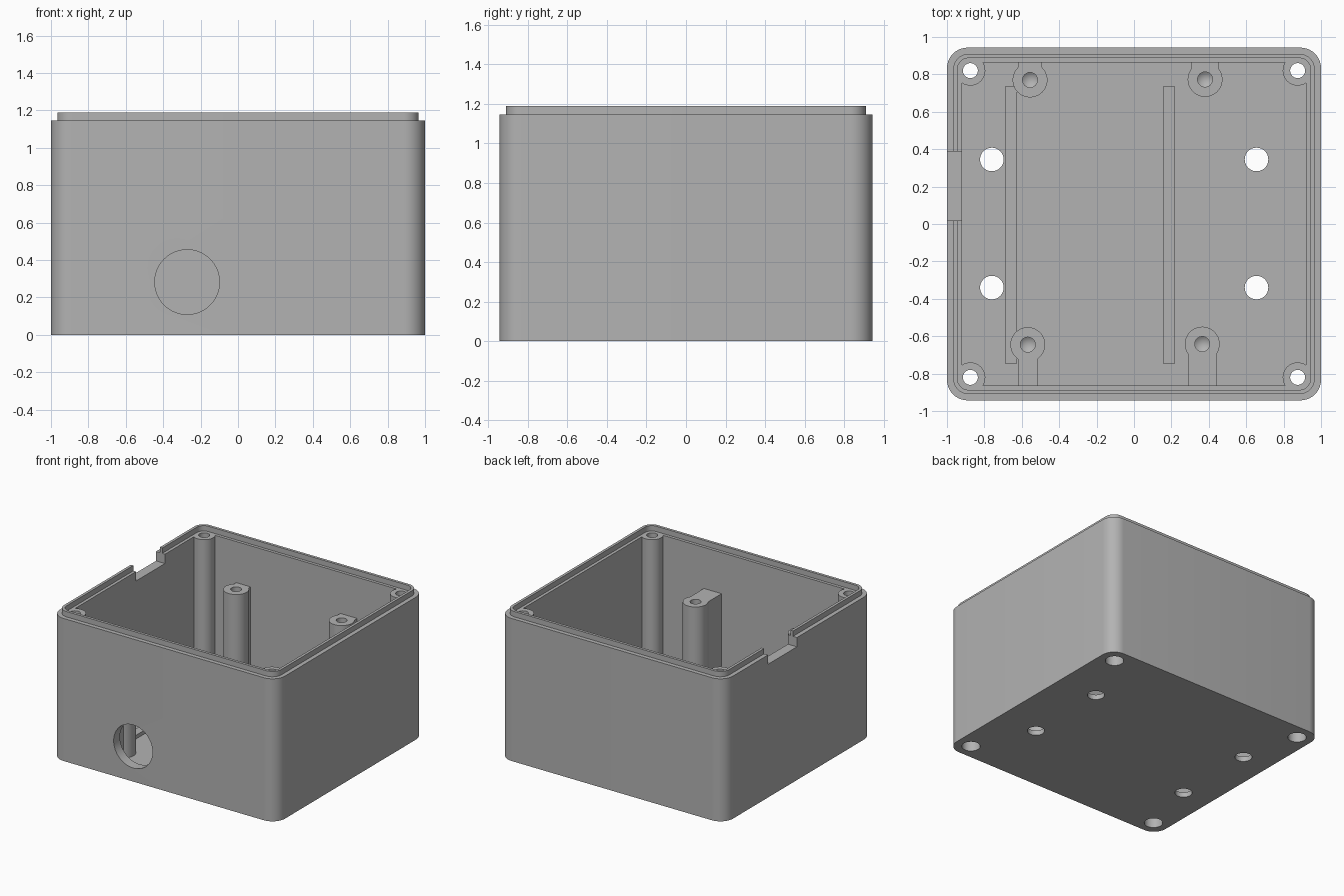
import bpy, bmesh, math
from mathutils import Vector

cube = bpy.data.objects.get("Cube")
if cube:
    bpy.data.objects.remove(cube, do_unlink=True)

RIM, LIP, FLOOR, POST_TOP = 1.145, 1.188, 0.04, 0.815
OVER = 0.1  # cutter overshoot

grey = bpy.data.materials.new("plain grey plastic")
grey.use_nodes = True
grey.diffuse_color = (0.45, 0.45, 0.45, 1)
grey.node_tree.nodes["Principled BSDF"].inputs["Base Color"].default_value = grey.diffuse_color


def prism(name, outline, z0, z1):
    """Extrude a closed outline from z0 to z1."""
    bm = bmesh.new()
    face = bm.faces.new([bm.verts.new((x, y, z0)) for x, y in outline])
    top = bmesh.ops.extrude_face_region(bm, geom=[face])["geom"]
    verts = [v for v in top if isinstance(v, bmesh.types.BMVert)]
    bmesh.ops.translate(bm, verts=verts, vec=(0, 0, z1 - z0))
    bmesh.ops.recalc_face_normals(bm, faces=bm.faces)
    mesh = bpy.data.meshes.new(name)
    bm.to_mesh(mesh)
    bm.free()
    mesh.materials.append(grey)
    obj = bpy.data.objects.new(name, mesh)
    bpy.context.collection.objects.link(obj)
    return obj


def rounded(hx, hy, r, steps=10):
    """Outline of a rectangle with rounded corners."""
    points = []
    for quarter, (sx, sy) in enumerate([(1, 1), (-1, 1), (-1, -1), (1, -1)]):
        for i in range(steps + 1):
            a = math.pi / 2 * (quarter + i / steps)
            points.append((sx * (hx - r) + r * math.cos(a), sy * (hy - r) + r * math.sin(a)))
    return points


def circle(x, y, r, n=48):
    return [(x + r * math.cos(math.tau * i / n), y + r * math.sin(math.tau * i / n))
            for i in range(n)]


def box(name, x0, x1, y0, y1, z0, z1):
    return prism(name, [(x0, y0), (x1, y0), (x1, y1), (x0, y1)], z0, z1)


def combine(obj, tool, operation):
    """Apply a boolean and discard the tool."""
    mod = obj.modifiers.new("cut", "BOOLEAN")
    mod.operation, mod.solver, mod.object = operation, "EXACT", tool
    bpy.context.view_layer.update()
    graph = bpy.context.evaluated_depsgraph_get()
    mesh = bpy.data.meshes.new_from_object(obj.evaluated_get(graph))
    obj.modifiers.clear()
    obj.data = mesh
    bpy.data.objects.remove(tool, do_unlink=True)


def cut(obj, tool):
    combine(obj, tool, "DIFFERENCE")


def join(obj, tool):
    combine(obj, tool, "UNION")


def smooth(obj):
    bpy.ops.object.select_all(action="DESELECT")
    obj.select_set(True)
    bpy.context.view_layer.objects.active = obj
    bpy.ops.object.shade_smooth_by_angle(angle=math.radians(30))


# Hollow shell with a thin raised lip
shell = prism("enclosure_shell", rounded(1, 0.943, 0.11), 0, RIM)
join(shell, prism("lip", rounded(0.966, 0.909, 0.08), RIM - OVER, LIP))
cut(shell, prism("cavity", rounded(0.92, 0.863, 0.03), FLOOR, LIP + OVER))
cut(shell, prism("lip_cavity", rounded(0.944, 0.887, 0.06), RIM, LIP + OVER))

# Corner bosses with through holes and screw head recesses below
for sx in (-1, 1):
    for sy in (-1, 1):
        x, y = sx * 0.875, sy * 0.82
        join(shell, prism("boss", circle(x, y, 0.08), FLOOR / 2, RIM))
        cut(shell, prism("boss_hole", circle(x, y, 0.04), -OVER, LIP + OVER))
        cut(shell, prism("recess", circle(x, y, 0.068), -OVER, 0.1))

# Mounting holes in the floor
for x in (-0.76, 0.655):
    for y in (-0.34, 0.345):
        cut(shell, prism("floor_hole", circle(x, y, 0.063), -OVER, FLOOR + OVER))

# Round opening in the front wall
opening = prism("front_opening", circle(0, 0, 0.173, 64), -OVER, OVER)
opening.rotation_euler.x = math.pi / 2
opening.location = (-0.272, -0.9, 0.282)
cut(shell, opening)

# Cable notch in the right rim
cut(shell, box("notch", -1 - OVER, -0.9, 0.02, 0.387, 1.07, LIP + OVER))
smooth(shell)


# Board posts, each with a web to the nearest wall and a blind drilled hole
def post(name, x, y, web_x0, web_x1):
    obj = prism(name, circle(x, y, 0.093), FLOOR / 2, POST_TOP)
    wall = math.copysign(0.875, y)
    join(obj, box("web", web_x0, web_x1, min(y, wall), max(y, wall), FLOOR / 2, POST_TOP))
    drill = prism("drill", circle(x, y, 0.04, 32), 0.55, POST_TOP + OVER)
    tip = Vector((x, y, 0))
    for v in drill.data.vertices:
        v.select = False
    bm = bmesh.new()
    bm.from_mesh(drill.data)
    base = min(bm.faces, key=lambda f: f.calc_center_median().z)
    point = bmesh.ops.poke(bm, faces=[base])["verts"][0]
    point.co = tip + Vector((0, 0, 0.52))
    bm.to_mesh(drill.data)
    bm.free()
    cut(obj, drill)
    smooth(obj)


post("front_right_post", -0.568, -0.645, -0.62, -0.512)
post("front_left_post", 0.365, -0.642, 0.288, 0.445)
post("back_right_post", -0.556, 0.77, -0.62, -0.492)
post("back_left_post", 0.38, 0.773, 0.305, 0.455)

# Low rails along the floor
box("right_floor_rail", -0.69, -0.626, -0.747, 0.735, FLOOR / 2, FLOOR + 0.03)
box("left_floor_rail", 0.155, 0.219, -0.747, 0.735, FLOOR / 2, FLOOR + 0.03)
